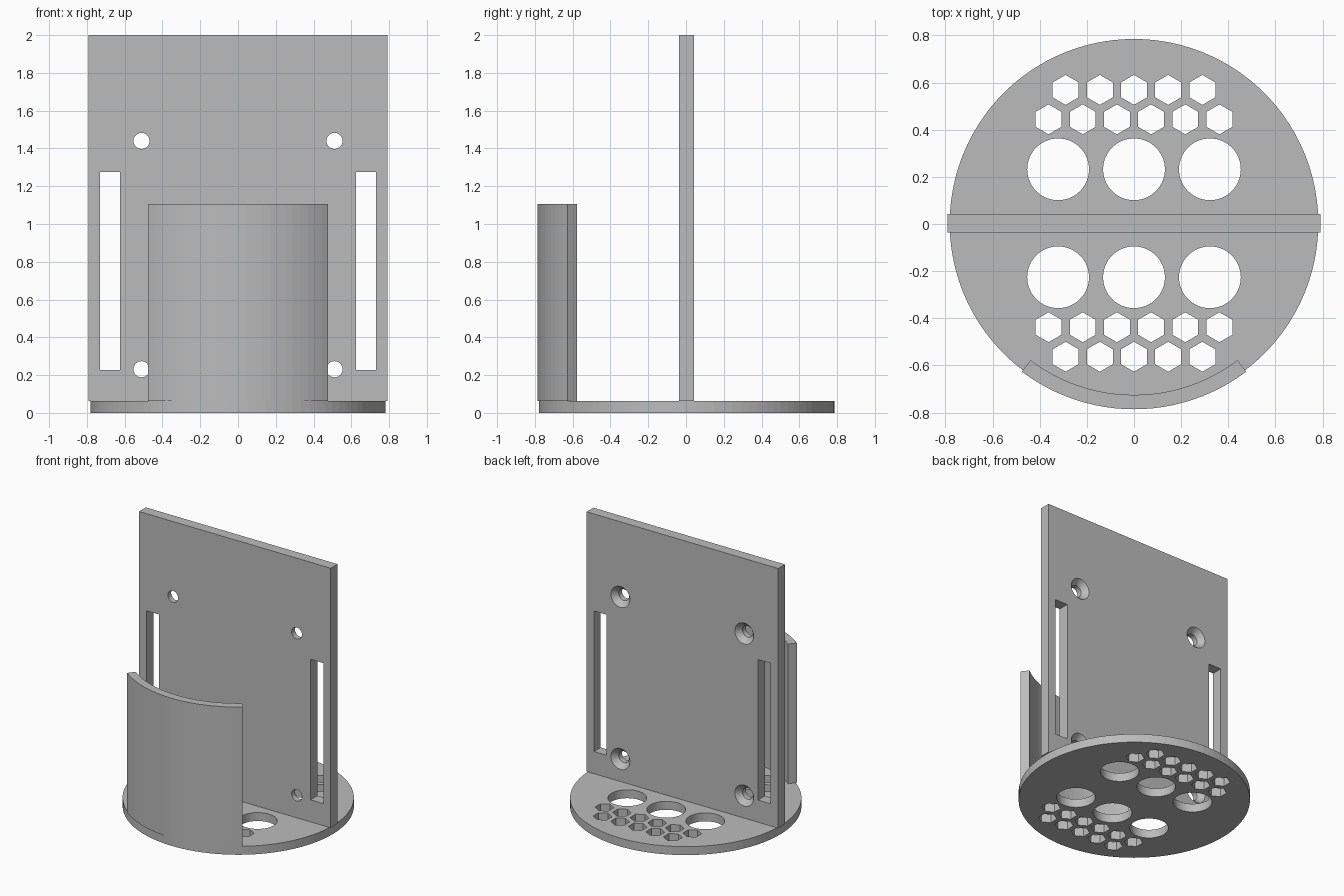
import bpy, bmesh
from math import sin, cos, pi, radians
from mathutils import Matrix, Vector

if "Cube" in bpy.data.objects:
    bpy.data.objects.remove(bpy.data.objects["Cube"])

MID_Y = 0.003      # shared centre line of base, panel and shield
BASE_TOP = 0.063
SIDES = 100

grey = bpy.data.materials.new("plain grey")
grey.use_nodes = True
grey.diffuse_color = (0.5, 0.5, 0.5, 1)
grey.node_tree.nodes["Principled BSDF"].inputs["Base Color"].default_value = (0.5, 0.5, 0.5, 1)


def finish(name, bm):
    bmesh.ops.recalc_face_normals(bm, faces=bm.faces)
    mesh = bpy.data.meshes.new(name)
    bm.to_mesh(mesh)
    bm.free()
    mesh.materials.append(grey)
    obj = bpy.data.objects.new(name, mesh)
    bpy.context.collection.objects.link(obj)
    return obj


def add_box(bm, center, size):
    bmesh.ops.create_cube(bm, size=1, matrix=Matrix.Translation(center) @ Matrix.Diagonal((*size, 1)))


def add_prism(bm, center, radius, depth, sides=SIDES, turn=Matrix()):
    bmesh.ops.create_cone(bm, cap_ends=True, segments=sides, radius1=radius, radius2=radius,
                          depth=depth, matrix=Matrix.Translation(center) @ turn)


def add_lathe(bm, x, z, profile):
    """Solid of revolution about the y direction; profile holds (y, radius) pairs."""
    rings = [[bm.verts.new((x + r * cos(2 * pi * i / 48), y, z + r * sin(2 * pi * i / 48)))
              for i in range(48)] for y, r in profile]
    for a, b in zip(rings, rings[1:]):
        for i in range(48):
            j = (i + 1) % 48
            bm.faces.new((a[i], a[j], b[j], b[i]))
    bm.faces.new(rings[0])
    bm.faces.new(rings[-1])


def cut(obj, cutter):
    cutter.hide_render = True
    mod = obj.modifiers.new("openings", "BOOLEAN")
    mod.operation = "DIFFERENCE"
    mod.solver = "EXACT"
    mod.object = cutter
    bpy.context.view_layer.objects.active = obj
    bpy.ops.object.modifier_apply(modifier=mod.name)
    bpy.data.objects.remove(cutter)


# Round base with vents
bm = bmesh.new()
add_prism(bm, (0, MID_Y, BASE_TOP / 2), 0.782, BASE_TOP)
base = finish("base_disc", bm)

bm = bmesh.new()
for side in (-1, 1):
    for i in (-1, 0, 1):
        add_prism(bm, (i * 0.322, MID_Y + side * 0.229, 0), 0.131, 0.4, 64)
    for count, y in ((6, 0.441), (5, 0.566)):
        for i in range(count):
            x = (i - (count - 1) / 2) * 0.145
            add_prism(bm, (x, MID_Y + side * y, 0), 0.0635, 0.4, 6)
# Hexagons keep a corner towards +y, as created
cut(base, finish("vent_cutter", bm))

# Upright panel with slots and countersunk screw holes
FRONT, BACK = MID_Y - 0.04, MID_Y + 0.04
bm = bmesh.new()
add_box(bm, (0, MID_Y, (2 + BASE_TOP) / 2), (1.582, 0.08, 2 - BASE_TOP))
panel = finish("upright_panel", bm)

bm = bmesh.new()
for side in (-1, 1):
    add_box(bm, (side * 0.677, MID_Y, 0.752), (0.105, 0.4, 1.048))
    for z in (0.231, 1.44):
        add_lathe(bm, side * 0.511, z, [(FRONT - 0.1, 0.0425), (BACK - 0.04, 0.0425),
                                        (BACK, 0.078), (BACK + 0.05, 0.078)])
cut(panel, finish("panel_cutter", bm))

# Curved front shield: arc section extruded upwards
bm = bmesh.new()
steps, half = 24, radians(37.1)
angles = [-half + 2 * half * i / steps for i in range(steps + 1)]
arc = [(0.789, a) for a in angles] + [(0.728, a) for a in reversed(angles)]
section = bm.faces.new([bm.verts.new((r * sin(a), MID_Y - r * cos(a), BASE_TOP)) for r, a in arc])
top = bmesh.ops.extrude_face_region(bm, geom=[section], use_keep_orig=True)
bmesh.ops.translate(bm, vec=Vector((0, 0, 1.105 - BASE_TOP)),
                    verts=[v for v in top["geom"] if isinstance(v, bmesh.types.BMVert)])
finish("curved_shield", bm)
